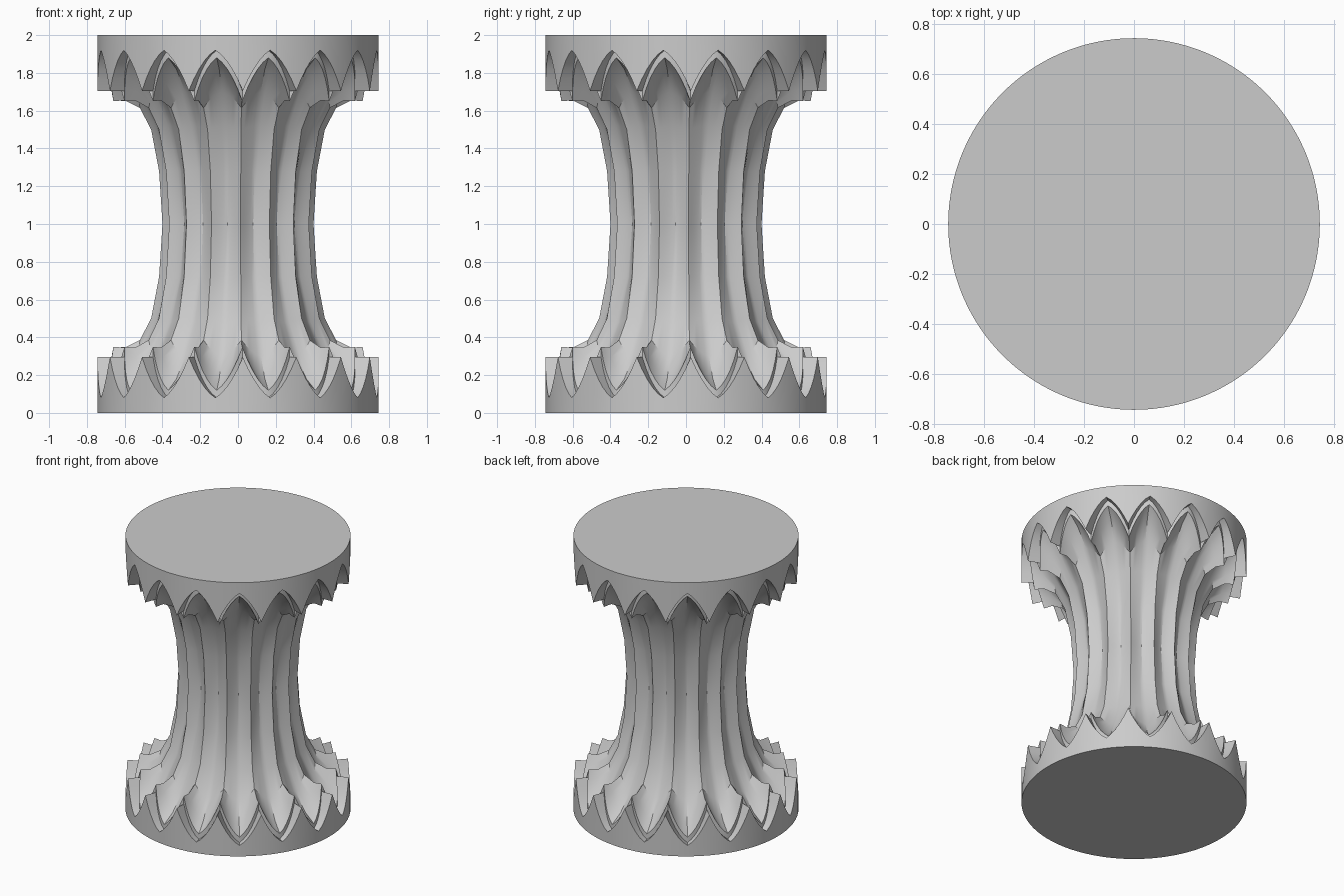
import bpy, bmesh, math

if "Cube" in bpy.data.objects:
    bpy.data.objects.remove(bpy.data.objects["Cube"], do_unlink=True)

FLUTES = 16
STEPS = 10                      # columns per flute
PHASE = math.radians(2)         # angle of the first ridge from the front

stone = bpy.data.materials.new("grey_stone")
stone.use_nodes = True
grey = (0.6, 0.6, 0.6, 1)
stone.diffuse_color = grey
stone.node_tree.nodes["Principled BSDF"].inputs["Base Color"].default_value = grey

# Lower half profiles (radius, height) along a ridge and along a flute centre
RIDGE = [(0.745, 0), (0.745, 0.295), (0.66, 0.295), (0.66, 0.35), (0.6, 0.345), (0.52, 0.385),
         (0.46, 0.5), (0.418, 0.72), (0.4, 1)]
FLUTE = [(0.745, 0), (0.745, 0.08), (0.7, 0.08), (0.7, 0.12), (0.62, 0.18), (0.53, 0.3),
         (0.44, 0.48), (0.375, 0.72), (0.35, 1)]


def column_profile(t):
    """Blend ridge to flute centre; the curve leaves sharp ridges and a soft crease."""
    f = t * (1.6 - 0.6 * t)
    low = [(a + (c - a) * f, b + (d - b) * f) for (a, b), (c, d) in zip(RIDGE, FLUTE)]
    return low + [(r, 2 - z) for r, z in reversed(low[:-1])]


# Fluted column with two tiers of pointed teeth at each end
bm = bmesh.new()
columns = []
for i in range(FLUTES * STEPS):
    angle = PHASE + math.tau * i / (FLUTES * STEPS)
    t = 1 - abs(2 * (i % STEPS) / STEPS - 1)
    columns.append([bm.verts.new((r * math.sin(angle), -r * math.cos(angle), z))
                    for r, z in column_profile(t)])

for i, left in enumerate(columns):
    right = columns[(i + 1) % len(columns)]
    for j in range(len(left) - 1):
        bm.faces.new((left[j], right[j], right[j + 1], left[j + 1]))

# Flat end caps
bm.faces.new([c[0] for c in reversed(columns)])
bm.faces.new([c[-1] for c in columns])
bmesh.ops.recalc_face_normals(bm, faces=bm.faces)

mesh = bpy.data.meshes.new("fluted_pedestal")
bm.to_mesh(mesh)
bm.free()
mesh.materials.append(stone)
pedestal = bpy.data.objects.new("fluted_pedestal", mesh)
bpy.context.collection.objects.link(pedestal)

bpy.ops.object.select_all(action="DESELECT")
pedestal.select_set(True)
bpy.context.view_layer.objects.active = pedestal
bpy.ops.object.shade_smooth_by_angle(angle=math.radians(25))
